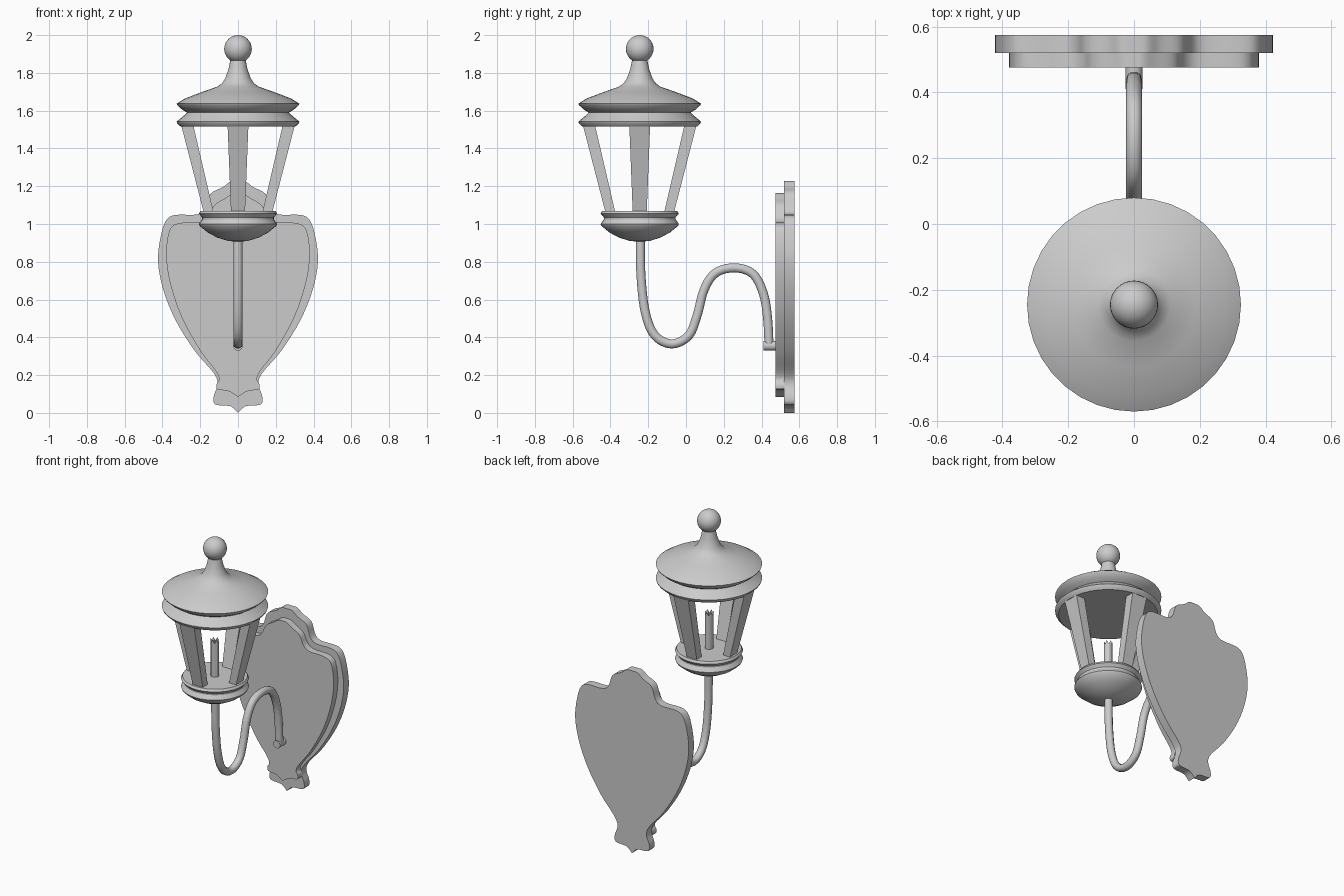
import bpy, bmesh, math
from mathutils import Vector, Matrix

if "Cube" in bpy.data.objects:
    bpy.data.objects.remove(bpy.data.objects["Cube"], do_unlink=True)

AXIS_Y = -0.245          # vertical axis of the lantern
SIDES = 36

grey = bpy.data.materials.new("light_grey_metal")
GREY = (0.6, 0.6, 0.6, 1)
grey.use_nodes = True
grey.diffuse_color = GREY
grey.node_tree.nodes["Principled BSDF"].inputs["Base Color"].default_value = GREY


def finish(obj, angle=30):
    obj.data.materials.clear()
    obj.data.materials.append(grey)
    bpy.ops.object.select_all(action='DESELECT')
    obj.select_set(True)
    bpy.context.view_layer.objects.active = obj
    bpy.ops.object.shade_smooth_by_angle(angle=math.radians(angle))
    return obj


def from_bmesh(name, bm, angle=30):
    bmesh.ops.recalc_face_normals(bm, faces=bm.faces)
    mesh = bpy.data.meshes.new(name)
    bm.to_mesh(mesh)
    bm.free()
    obj = bpy.data.objects.new(name, mesh)
    bpy.context.collection.objects.link(obj)
    return finish(obj, angle)


def spline(points, steps):
    """Smooth curve through the given 2D points."""
    pts = [Vector(p) for p in points]
    pts = [2 * pts[0] - pts[1]] + pts + [2 * pts[-1] - pts[-2]]
    out = []
    for a, b, c, d in zip(pts, pts[1:], pts[2:], pts[3:]):
        for i in range(steps):
            t = i / steps
            out.append(0.5 * (2 * b + (c - a) * t + (2 * a - 5 * b + 4 * c - d) * t ** 2
                              + (3 * b - a - 3 * c + d) * t ** 3))
    return out + [pts[-2]]


def lathe(name, profile):
    """Spin a closed (radius, z) profile round the lantern axis."""
    bm = bmesh.new()
    verts = [bm.verts.new((r, AXIS_Y, z)) for r, z in profile]
    edges = [bm.edges.new(pair) for pair in zip(verts, verts[1:])]
    bmesh.ops.spin(bm, geom=verts + edges, cent=(0, AXIS_Y, 0), axis=(0, 0, 1),
                   angle=2 * math.pi, steps=SIDES, use_merge=True)
    bmesh.ops.remove_doubles(bm, verts=bm.verts, dist=0.0005)
    return from_bmesh(name, bm)


def plate(name, half, y_front, y_back):
    """Extrude a mirrored outline along y."""
    right = spline(half, 4)
    outline = right + [Vector((-p.x, p.y)) for p in reversed(right[1:-1])]
    bm = bmesh.new()
    face = bm.faces.new([bm.verts.new((p.x, y_front, p.y)) for p in outline])
    new = bmesh.ops.extrude_face_region(bm, geom=[face], use_keep_orig=True)["geom"]
    moved = [v for v in new if isinstance(v, bmesh.types.BMVert)]
    bmesh.ops.translate(bm, verts=moved, vec=(0, y_back - y_front, 0))
    return from_bmesh(name, bm)


# Wall plate in two stepped layers
plate("wall_plate_back",
      [(0, 0), (.04, .035), (.12, .045), (.128, .09), (.108, .15), (.128, .21),
       (.23, .33), (.33, .49), (.395, .65), (.423, .8), (.41, .93), (.38, 1.02),
       (.33, 1.048), (.22, 1.05), (.175, 1.08), (.145, 1.16), (.08, 1.195),
       (.04, 1.225), (0, 1.228)], 0.52, 0.575)
plate("wall_plate_front",
      [(0, .085), (.05, .115), (.108, .125), (.112, .155), (.1, .18), (.12, .225),
       (.2, .33), (.3, .51), (.36, .69), (.38, .83), (.37, .94), (.345, .99),
       (.29, 1.007), (.2, 1.01), (.155, 1.04), (.125, 1.1), (.07, 1.135),
       (.03, 1.16), (0, 1.163)], 0.475, 0.521)

# Curved arm with its wall socket
path = spline([(-.242, .93), (-.238, .72), (-.215, .53), (-.165, .41), (-.075, .365),
               (.015, .41), (.06, .52), (.095, .65), (.155, .74), (.257, .768),
               (.355, .735), (.41, .63), (.432, .5), (.44, .35)], 5)
curve = bpy.data.curves.new("arm", 'CURVE')
curve.dimensions = '3D'
curve.bevel_depth = 0.025
curve.bevel_resolution = 3
curve.use_fill_caps = True
line = curve.splines.new('POLY')
line.points.add(len(path) - 1)
for point, p in zip(line.points, path):
    point.co = (0, p.x, p.y, 1)
arm = bpy.data.objects.new("arm", curve)
bpy.context.collection.objects.link(arm)
bpy.ops.object.select_all(action='DESELECT')
arm.select_set(True)
bpy.context.view_layer.objects.active = arm
bpy.ops.object.convert(target='MESH')
finish(bpy.context.object, 40)

bm = bmesh.new()
bmesh.ops.create_cone(bm, cap_ends=True, segments=16, radius1=.026, radius2=.026, depth=.07,
                      matrix=Matrix.Translation((0, .445, .355)) @ Matrix.Rotation(math.pi / 2, 4, 'X'))
from_bmesh("arm_socket", bm)

# Lantern base bowl and roof
lathe("lantern_base", [(0, 1.07), (.198, 1.07), (.207, 1.055), (.19, 1.035), (.19, 1.025),
                       (.207, 1.0), (.203, .99), (.16, .955), (.11, .928), (.055, .911), (0, .905)])
lathe("lantern_roof", [(0, 1.87), (.04, 1.87), (.05, 1.82), (.068, 1.77), (.085, 1.745),
                       (.11, 1.727), (.19, 1.699), (.28, 1.665), (.325, 1.637), (.322, 1.63),
                       (.295, 1.605), (.27, 1.59), (.285, 1.575), (.325, 1.542),
                       (.322, 1.533), (.303, 1.515), (0, 1.515)])

# Ball finial
bm = bmesh.new()
bmesh.ops.create_uvsphere(bm, u_segments=32, v_segments=16, radius=0.073,
                          matrix=Matrix.Translation((0, AXIS_Y, 1.927)))
from_bmesh("ball_finial", bm)

# Four tapered posts leaning outward
for i, side in enumerate(("left", "back", "right", "front")):
    bm = bmesh.new()
    bmesh.ops.create_cube(bm, size=2)
    for v in bm.verts:
        if v.co.z > 0:
            v.co = (.268 + .032 * v.co.x, .055 * v.co.y, 1.52)
        else:
            v.co = (.155 + .026 * v.co.x, .037 * v.co.y, 1.06)
    turn = Matrix.Translation((0, AXIS_Y, 0)) @ Matrix.Rotation(i * math.pi / 2, 4, 'Z')
    bmesh.ops.transform(bm, matrix=turn, verts=bm.verts)
    from_bmesh(side + "_post", bm)

# Candle with a notched top
bm = bmesh.new()
bmesh.ops.create_cone(bm, cap_ends=True, segments=12, radius1=.026, radius2=.026, depth=.26,
                      matrix=Matrix.Translation((0, AXIS_Y, 1.19)))
rim = sorted((v for v in bm.verts if v.co.z > 1.2),
             key=lambda v: math.atan2(v.co.y - AXIS_Y, v.co.x))
cap = next(f for f in bm.faces if all(v.co.z > 1.2 for v in f.verts))
hub = bmesh.ops.poke(bm, faces=[cap])["verts"][0]
hub.co.z -= 0.03
for v in rim[::2]:
    v.co.z -= 0.025
from_bmesh("candle", bm)
